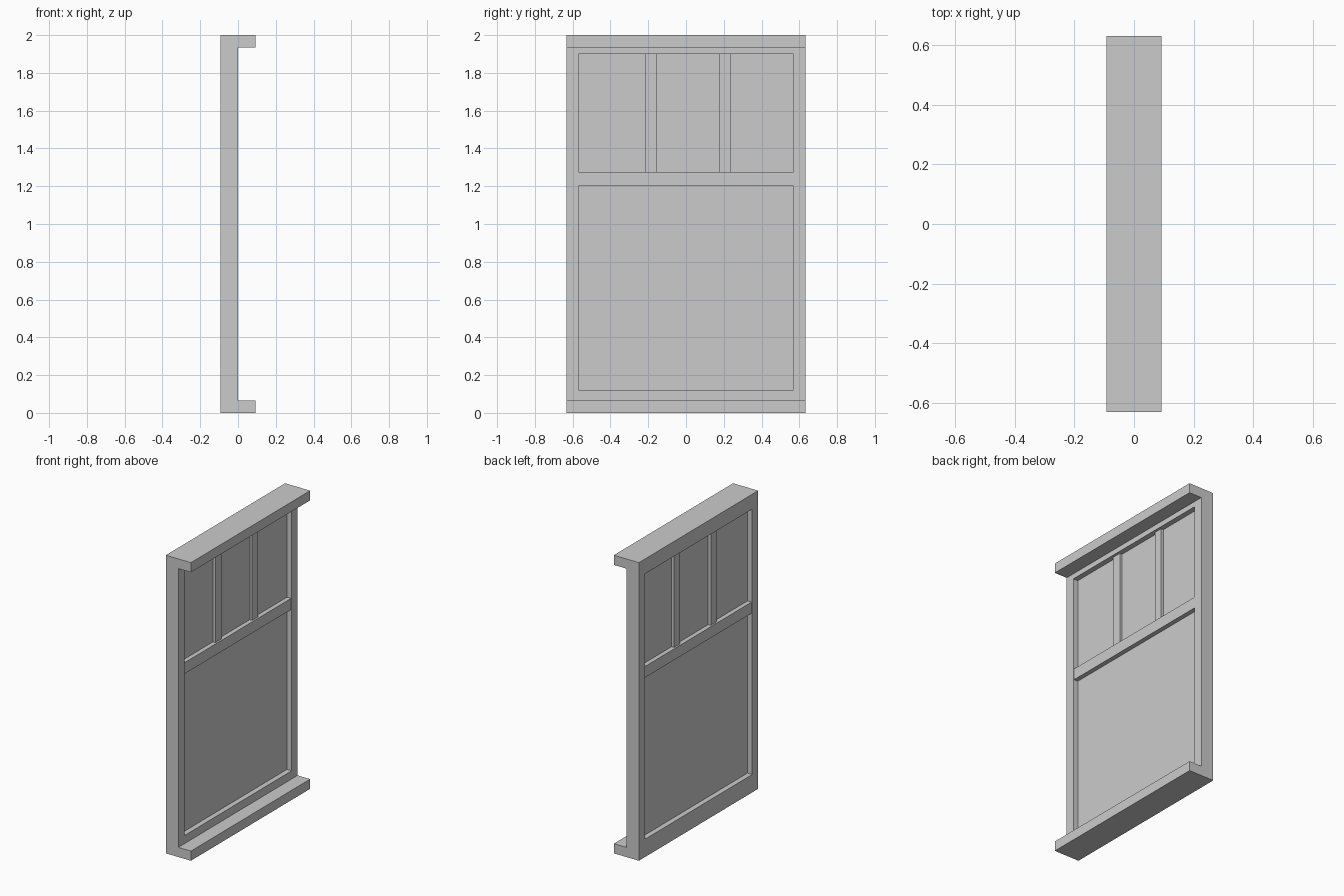
import bpy

if "Cube" in bpy.data.objects:
    bpy.data.objects.remove(bpy.data.objects["Cube"])


def box(name, x, y, z):
    """Axis-aligned box from (min, max) ranges."""
    bpy.ops.mesh.primitive_cube_add(size=1, location=[sum(r) / 2 for r in (x, y, z)])
    ob = bpy.context.object
    ob.name = name
    ob.scale = [r[1] - r[0] for r in (x, y, z)]
    bpy.ops.object.transform_apply(location=False, rotation=False, scale=True)
    return ob


def extrude_profile(name, pts, y):
    """Closed x-z outline swept along y."""
    n = len(pts)
    verts = [(px, py, pz) for py in y for px, pz in pts]
    faces = [tuple(range(n)), tuple(reversed(range(n, 2 * n)))]
    faces += [(i, i + n, (i + 1) % n + n, (i + 1) % n) for i in range(n)]
    me = bpy.data.meshes.new(name)
    me.from_pydata(verts, [], faces)
    ob = bpy.data.objects.new(name, me)
    bpy.context.collection.objects.link(ob)
    return ob


BACK, FRONT, LIP = -0.093, 0.0, 0.093
HALF, INNER = 0.632, 0.569
BOTTOM, TOP = 0.12, 1.90

# Sill and head: L-shaped sections with a projecting ledge
extrude_profile("sill", [(BACK, 0), (LIP, 0), (LIP, 0.065), (FRONT, 0.065),
                         (FRONT, BOTTOM), (BACK, BOTTOM)], (-HALF, HALF))
extrude_profile("head", [(BACK, TOP), (FRONT, TOP), (FRONT, 1.935), (LIP, 1.935),
                         (LIP, 2), (BACK, 2)], (-HALF, HALF))

# Side jambs
for side, y in (("left", (-HALF, -INNER)), ("right", (INNER, HALF))):
    box(side + "_jamb", (BACK, FRONT), y, (BOTTOM, TOP))

# Cross rail and the two upper glazing bars
box("cross_rail", (-0.088, -0.005), (-INNER, INNER), (1.20, 1.275))
for i, y in enumerate(((-0.215, -0.153), (0.175, 0.235))):
    box(f"glazing_bar_{i + 1}", (-0.077, -0.017), y, (1.275, TOP))

# Window panes
box("lower_pane", (-0.058, -0.035), (-INNER, INNER), (BOTTOM, 1.20))
for i, y in enumerate(((-INNER, -0.215), (-0.153, 0.175), (0.235, INNER))):
    box(f"upper_pane_{i + 1}", (-0.058, -0.035), y, (1.275, TOP))
